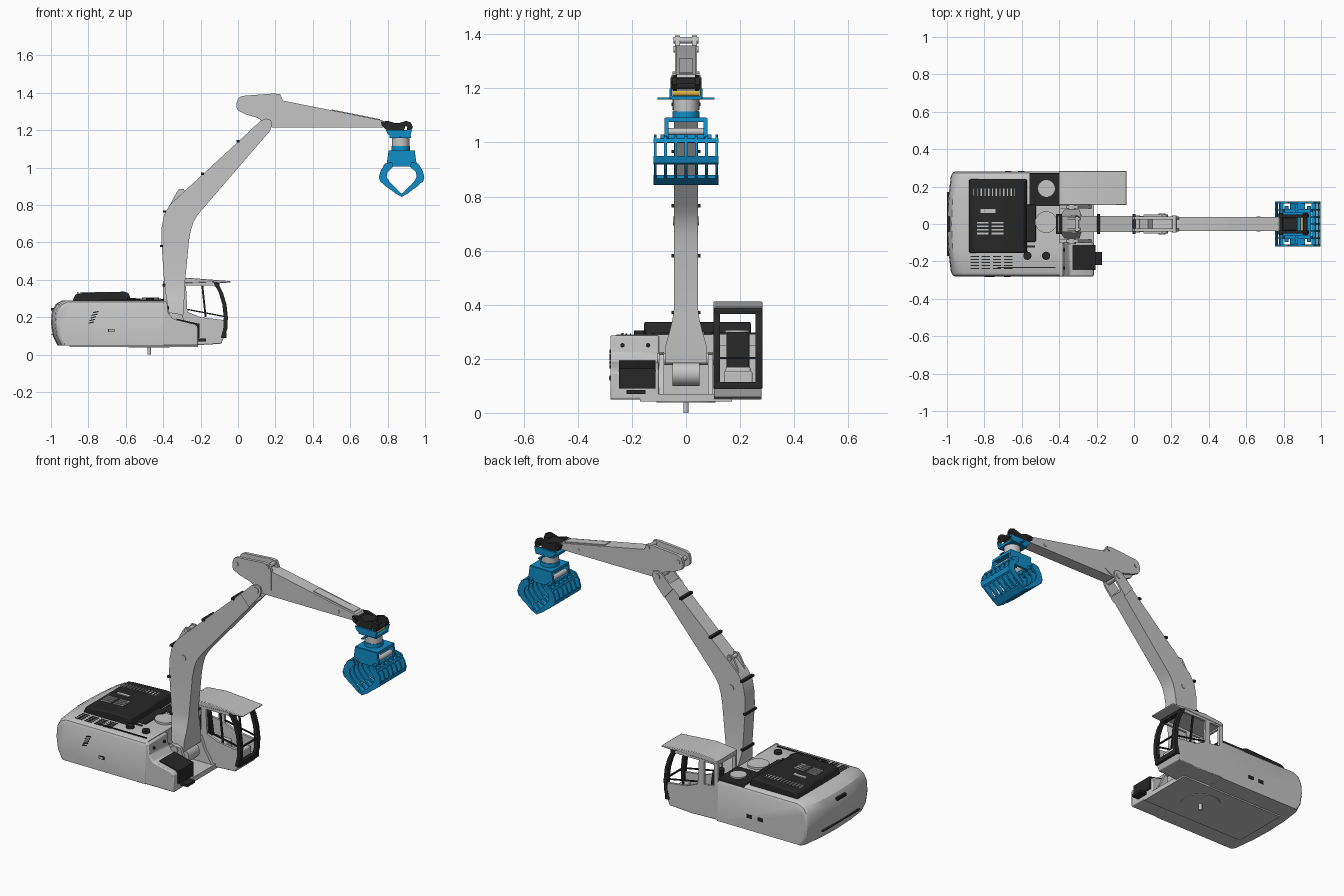
import bpy, bmesh, math
from mathutils import Vector

if "Cube" in bpy.data.objects:
    bpy.data.objects.remove(bpy.data.objects["Cube"], do_unlink=True)

def material(name, rgb):
    m = bpy.data.materials.new(name)
    m.diffuse_color = (*rgb, 1)
    m.use_nodes = True
    b = m.node_tree.nodes["Principled BSDF"]
    b.inputs["Base Color"].default_value = (*rgb, 1)
    b.inputs["Roughness"].default_value = 0.6
    return m

GREY = material("light grey", (0.56, 0.56, 0.56))
BLACK = material("black", (0.02, 0.02, 0.02))
BLUE = material("blue", (0.005, 0.27, 0.58))
YELLOW = material("yellow", (0.65, 0.45, 0.06))

def finish(name, bm, mat, bevel=0):
    bmesh.ops.recalc_face_normals(bm, faces=bm.faces)
    me = bpy.data.meshes.new(name)
    bm.to_mesh(me)
    bm.free()
    me.materials.append(mat)
    ob = bpy.data.objects.new(name, me)
    bpy.context.collection.objects.link(ob)
    bpy.ops.object.select_all(action='DESELECT')
    ob.select_set(True)
    bpy.context.view_layer.objects.active = ob
    bpy.ops.object.shade_smooth_by_angle(angle=math.radians(30))
    if bevel:
        mod = ob.modifiers.new("Bevel", 'BEVEL')
        mod.width, mod.segments, mod.limit_method = bevel, 2, 'ANGLE'
    return ob

def loft(name, sections, mat, bevel=0):
    """Skin a run of equal-length closed sections and cap both ends."""
    bm = bmesh.new()
    rings = [[bm.verts.new(p) for p in s] for s in sections]
    n = len(rings[0])
    for a, b in zip(rings, rings[1:]):
        for i in range(n):
            j = (i + 1) % n
            bm.faces.new((a[i], a[j], b[j], b[i]))
    bm.faces.new(rings[0])
    bm.faces.new(rings[-1])
    return finish(name, bm, mat, bevel)

def prism(name, prof, y0, y1, mat, bevel=0):
    return loft(name, [[(x, y, z) for x, z in prof] for y in (y0, y1)], mat, bevel)

def box(name, x0, x1, y0, y1, z0, z1, mat, bevel=0):
    return prism(name, [(x0, z0), (x1, z0), (x1, z1), (x0, z1)], y0, y1, mat, bevel)

def cyl(name, c, r, depth, axis, mat, seg=24):
    bm = bmesh.new()
    bmesh.ops.create_cone(bm, cap_ends=True, segments=seg, radius1=r, radius2=r, depth=depth)
    rot = Vector((0, 0, 1)).rotation_difference(Vector(axis)).to_matrix()
    bmesh.ops.rotate(bm, verts=bm.verts, cent=(0, 0, 0), matrix=rot)
    bmesh.ops.translate(bm, verts=bm.verts, vec=c)
    return finish(name, bm, mat)

X, Y, Z = (1, 0, 0), (0, 1, 0), (0, 0, 1)

# --- Upper carriage body with bulged tail and rounded shoulders
secs = []
for y, d in [(-.28, .022), (-.273, .008), (-.255, 0), (-.13, 0), (0, 0),
             (.13, 0), (.255, 0), (.273, .008), (.28, .022)]:
    r = -1 + .025 * (y / .28) ** 2 + d * .7
    secs.append([(r + .035, y, .05), (r + .01, y, .1), (r, y, .17), (r + .005, y, .23),
                 (r + .025, y, .27 - d * .7), (r + .06, y, .29 - d), (-.395, y, .29 - d), (-.395, y, .05)])
loft("body", secs, GREY)
box("floor_plate", -.9, -.215, -.17, .17, .042, .07, GREY)
cyl("swivel_disc", (-.475, 0, .044), .11, .012, Z, GREY, 40)
cyl("centre_pin", (-.475, 0, .025), .01, .05, Z, GREY)

# --- Right front pod with black step
prism("right_pod", [(-.4, .05), (-.4, .287), (-.38, .285), (-.372, .22), (-.345, .19),
                    (-.23, .163), (-.215, .15), (-.215, .05)], -.28, -.1, GREY, .006)
prism("right_step", [(-.33, .09), (-.33, .193), (-.235, .171), (-.205, .165), (-.205, .09)], -.247, -.112, BLACK)
box("step_grating", -.215, -.17, -.22, -.15, .07, .085, BLACK)
for y in (-.235, -.14):
    for z in (.195, .25):
        cyl("pod_bolt", (-.374, y, z), .008, .012, X, BLACK, 12)

# --- Engine hood with slots
prism("engine_hood", [(-.885, .285), (-.87, .322), (-.84, .328), (-.61, .337), (-.585, .33), (-.57, .285)],
      -.155, .24, BLACK, .008)
for i in range(4):
    for x in (-.81, -.73):
        box("hood_slot", x - .032, x + .032, -.055 + i * .019, -.045 + i * .019, .325, .336, GREY)
box("hood_slot_front", -.82, -.74, .06, .08, .325, .335, GREY)
for i in range(12):
    box("hood_louvre", -.86 + i * .02, -.853 + i * .02, .15, .19, .325, .336, GREY)
for i in range(5):
    for x in (-.875, -.815, -.755, -.695):
        box("deck_louvre", x, x + .045, -.24 + i * .016, -.235 + i * .016, .285, .293, BLACK)
box("deck_hatch", -.63, -.525, -.095, .105, .28, .3, BLACK, .004)
box("rear_cab_hatch", -.56, -.395, .095, .272, .27, .298, BLACK, .004)
cyl("hatch_disc", (-.468, .19, .3), .045, .012, Z, GREY, 32)
cyl("deck_disc", (-.47, .01, .29), .058, .022, Z, GREY, 32)
for x in (-.57, -.47):
    cyl("filler_cap", (x, -.17, .295), .022, .018, Z, BLACK)
box("deck_rail", -.73, -.42, -.236, -.231, .287, .296, BLACK)
box("deck_ledge", -.65, -.53, -.125, -.115, .285, .295, BLACK)

# --- Side and tail details
for i in range(5):
    prism("side_vent", [(-.80 + i * .006, .165 + i * .014), (-.77 + i * .006, .172 + i * .014),
                        (-.77 + i * .006, .178 + i * .014), (-.80 + i * .006, .171 + i * .014)], -.283, -.278, BLACK)
box("side_latch", -.695, -.66, -.283, -.278, .12, .138, BLACK)
box("side_latch_face", -.691, -.664, -.284, -.278, .124, .134, GREY)
for x in (-.69, -.62):
    box("left_latch", x, x + .035, .278, .283, .12, .14, BLACK)
box("tail_seam", -.999, -.985, -.17, .17, .105, .109, BLACK)
box("tail_handle", -1, -.98, -.04, .04, .235, .25, BLACK)

# --- Cab: hollow tub, walls, pillars, roof
CY0, CY1 = .103, .28
prism("cab_floor", [(-.4, .055), (-.235, .05), (-.09, .058), (-.068, .11), (-.4, .11)], CY0, CY1, GREY, .004)
wall = [(-.4, .1), (-.071, .1), (-.06, .183), (-.2, .2), (-.285, .235), (-.4, .25)]
for y0 in (CY0, CY1 - .014):
    y1 = y0 + .014
    prism("cab_side_wall", wall, y0, y1, GREY)
    box("cab_rear_pillar", -.4, -.375, y0, y1, .2, .395, GREY)
    prism("cab_middle_pillar", [(-.31, .22), (-.27, .22), (-.28, .4), (-.31, .4)], y0, y1, GREY)
    box("cab_top_rail", -.4, -.11, y0, y1, .37, .395, GREY)
    prism("door_bar", [(-.178, .2), (-.168, .2), (-.188, .39), (-.198, .39)], y0 + .003, y1 - .003, BLACK)
    prism("door_rail", [(-.27, .238), (-.07, .2), (-.07, .207), (-.27, .245)], y0 + .003, y1 - .003, BLACK)
box("cab_rear_wall", -.4, -.388, CY0, CY1, .1, .25, GREY)
box("cab_rear_header", -.4, -.388, CY0, CY1, .37, .395, GREY)
outer = [(-.11, .388), (-.08, .33), (-.062, .27), (-.054, .2), (-.057, .14), (-.07, .09)]
frame = outer + [(x - .022, z) for x, z in reversed(outer)]
for y0 in (CY0 - .002, CY1 - .023):
    prism("front_frame_post", frame, y0, y0 + .025, BLACK)
box("front_frame_sill", -.085, -.062, CY0, CY1, .088, .115, BLACK)
box("front_frame_header", -.125, -.098, CY0, CY1, .365, .392, BLACK)
box("front_frame_bar", -.064, -.055, CY0, CY1, .199, .206, BLACK)
prism("cab_roof", [(-.4, .378), (-.4, .392), (-.385, .4), (-.27, .411), (-.04, .393), (-.04, .386),
                   (-.1, .382), (-.13, .388)], CY0 - .002, CY1 + .003, GREY, .004)
box("seat_base", -.33, -.2, .145, .24, .1, .17, GREY, .01)
prism("seat_back", [(-.35, .16), (-.31, .16), (-.33, .3), (-.355, .3)], .15, .235, BLACK, .008)
box("cab_console", -.13, -.09, .14, .245, .1, .155, GREY, .005)

# --- Boom mount
for s in (-1, 1):
    prism("boom_mount_plate", [(-.41, .06), (-.22, .06), (-.27, .14), (-.3, .215), (-.36, .225), (-.41, .2)],
          s * .091 - .009, s * .091 + .009, GREY)
cyl("boom_foot_pin", (-.335, 0, .2), .022, .215, Y, GREY)
cyl("mount_drum", (-.325, 0, .145), .045, .1, Y, GREY, 32)

# --- Boom: bent box beam flared at the foot
run = [(-.365, .185, -.295, .185, .078), (-.373, .25, -.29, .25, .076), (-.383, .30, -.287, .30, .061),
       (-.39, .345, -.285, .345, .05), (-.395, .39, -.283, .39, .044), (-.41, .61, -.262, .61, .044),
       (-.408, .68, -.253, .66, .044), (-.395, .75, -.24, .705, .044), (-.365, .80, -.22, .74, .044),
       (-.32, .843, -.195, .772, .044), (.075, 1.207, .127, 1.145, .044)]
loft("boom", [[(a, -w, b), (a, w, b), (c, w, d), (c, -w, d)] for a, b, c, d, w in run], GREY)
fork = [(.05, 1.184), (.12, 1.25), (.15, 1.262), (.175, 1.255), (.183, 1.23), (.17, 1.195), (.105, 1.12)]
ear = [(-.375, .78), (-.33, .865), (-.315, .885), (-.29, .885), (-.28, .865), (-.27, .84)]
for s in (-1, 1):
    prism("boom_fork", fork, s * .045 - .005, s * .045 + .005, GREY)
    prism("boom_ear", ear, s * .028 - .006, s * .028 + .006, GREY)
cyl("boom_ear_pin", (-.305, 0, .87), .011, .08, Y, GREY)
cyl("boom_tip_pin", (.15, 0, 1.23), .018, .11, Y, GREY)
cyl("boom_bend_boss", (-.32, 0, .71), .017, .096, Y, GREY)
for x, z in [(-.409, .58), (-.395, .37), (-.392, .765), (-.19, .966), (.0, 1.14)]:
    box("hose_clamp", x - .008, x + .008, -.053, .053, z - .005, z + .007, BLACK)

# --- Stick: tapered beam with twin-plate head
prism("stick", [(.1, 1.35), (.24, 1.358), (.775, 1.252), (.785, 1.235), (.775, 1.215), (.18, 1.215), (.1, 1.268)],
      -.037, .037, GREY)
head = [(-.008, 1.345), (.002, 1.372), (.02, 1.383), (.19, 1.396), (.225, 1.393), (.24, 1.36), (.24, 1.25),
        (.18, 1.216), (.125, 1.26), (.04, 1.285), (.0, 1.305), (-.008, 1.32)]
for s in (-1, 1):
    prism("stick_head_plate", head, s * .032 - .009, s * .032 + .009, GREY)
for x, z in [(.02, 1.345), (.215, 1.378)]:
    cyl("stick_head_pin", (x, 0, z), .012, .092, Y, GREY)
cyl("stick_tip_boss", (.665, 0, 1.24), .01, .08, Y, GREY)
prism("stick_top_plate", [(.5, 1.307), (.5, 1.311), (.76, 1.259), (.76, 1.255)], -.025, .025, GREY)

# --- Quick coupler
hook = [(.765, 1.245), (.80, 1.25), (.85, 1.235), (.9, 1.25), (.925, 1.24), (.935, 1.215), (.925, 1.2),
        (.912, 1.215), (.895, 1.222), (.885, 1.195), (.82, 1.19), (.79, 1.205), (.768, 1.225)]
for s in (-1, 1):
    prism("coupler_plate", hook, s * .042 - .008, s * .042 + .008, BLACK)
    prism("coupler_bracket", [(.79, 1.2), (.93, 1.2), (.92, 1.165), (.83, 1.16), (.80, 1.18)],
          s * .056 - .005, s * .056 + .005, BLUE)
box("coupler_block", .795, .875, -.036, .036, 1.195, 1.238, BLACK, .005)
for x, z in [(.785, 1.228), (.915, 1.208)]:
    cyl("coupler_pin", (x, 0, z), .012, .115, Y, BLACK)
cyl("coupler_lock_bar", (.9, 0, 1.182), .011, .1, Y, YELLOW)
box("bracket_base", .81, .925, -.055, .055, 1.158, 1.172, BLUE)
box("bracket_rod", .862, .874, -.105, .105, 1.159, 1.166, BLUE)

# --- Rotator
GX = .875
cyl("rotator", (GX - .005, 0, 1.135), .046, .055, Z, GREY, 32)
cyl("rotator_flange", (GX - .005, 0, 1.1), .05, .03, Z, BLUE, 32)

# --- Grab frame
box("grab_top", GX - .07, GX + .07, -.075, .075, 1.076, 1.092, BLUE)
cheek = [(GX - .07, 1.09), (GX + .07, 1.09), (GX + .08, 1.02), (GX + .05, 1.005), (GX - .05, 1.005), (GX - .08, 1.02)]
for s in (-1, 1):
    prism("grab_cheek", cheek, s * .072 - .007, s * .072 + .007, BLUE)
    cyl("grab_cylinder", (GX + s * .055, 0, 1.04), .014, .15, Y, GREY)
    cyl("grab_pivot", (GX + s * .06, 0, 1.018), .011, .19, Y, BLUE)

# --- Grab claws: tines joined by cross bars, one set per side
tine = [(.052, 1.03), (.088, 1.022), (.112, .985), (.121, .95), (.112, .927), (.085, .9), (.04, .868),
        (0, .843), (0, .86), (.03, .888), (.066, .925), (.08, .95), (.076, .975), (.045, 1.005)]
bars = [[(.075, 1.015), (.095, 1.015), (.1, 1.0), (.075, .998)],
        [(.112, .945), (.122, .95), (.114, .924), (.106, .918)],
        [(0, .843), (.04, .866), (.04, .879), (0, .858)]]
for s in (-1, 1):
    side = "right" if s > 0 else "left"
    for i in range(7):
        y = -.114 + i * .038
        prism(side + "_claw_tine", [(GX + s * x, z) for x, z in tine], y - .005, y + .005, BLUE)
    for b in bars:
        prism(side + "_claw_bar", [(GX + s * x, z) for x, z in b], -.12, .12, BLUE)
